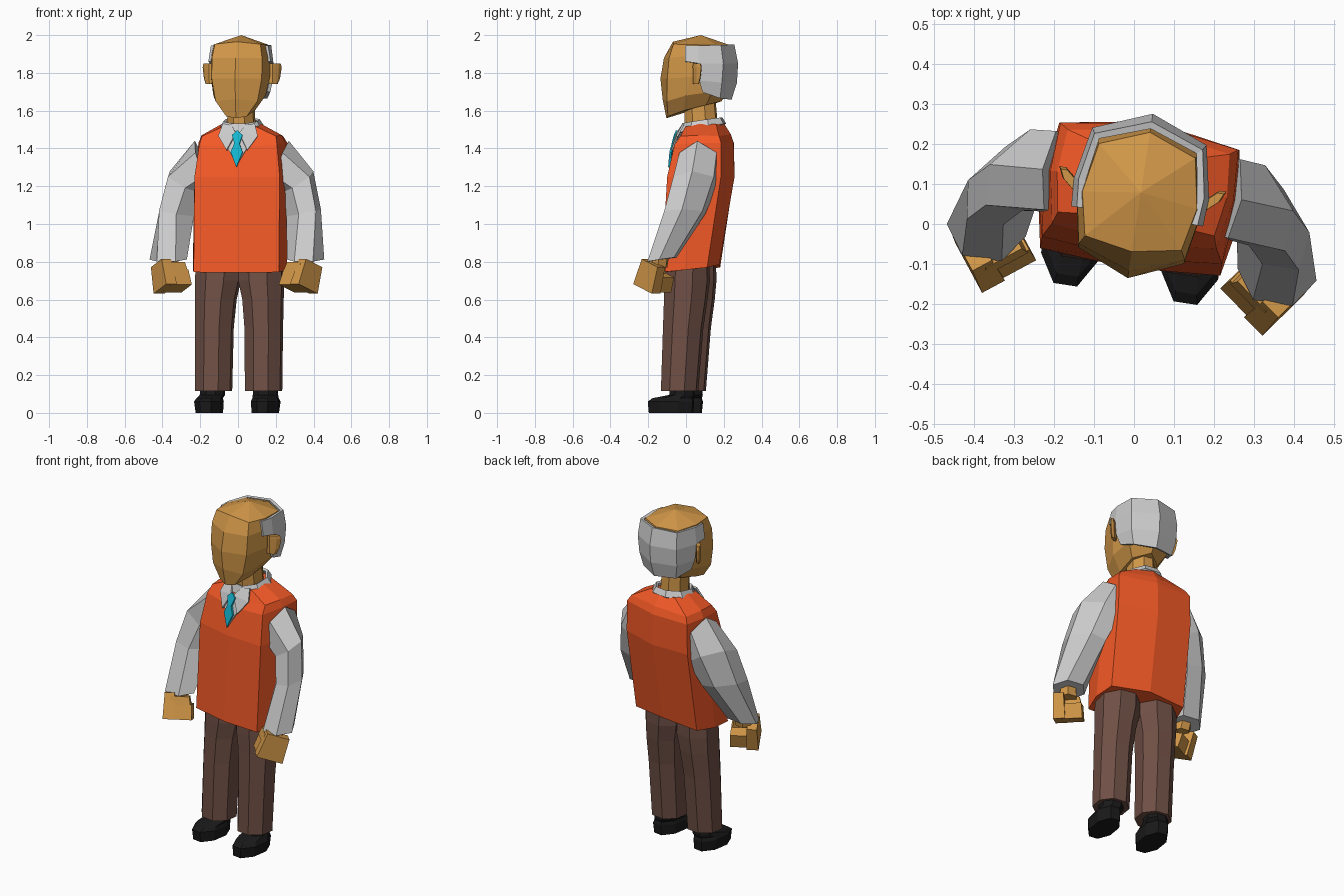
import bpy, bmesh, math
from mathutils import Matrix, Vector

# The whole figure is symmetric, then turned slightly about z
TURN = Matrix.Translation((0.005, 0, 0)) @ Matrix.Rotation(math.radians(-8.7), 4, 'Z')


def material(name, rgb):
    m = bpy.data.materials.new(name)
    m.diffuse_color = (*rgb, 1)
    return m


SKIN = material("skin", (0.64, 0.31, 0.065))
ORANGE = material("orange_knit", (0.90, 0.10, 0.02))
BROWN = material("brown_cloth", (0.16, 0.08, 0.06))
BLACK = material("black_leather", (0.01, 0.01, 0.01))
TEAL = material("teal_silk", (0.007, 0.48, 0.64))


def build(name, verts, faces, mat=None, thick=0, both=False):
    """Make a flat-shaded object; both=True also makes its mirror image."""
    for side in ((1, -1) if both else (1,)):
        bm = bmesh.new()
        vs = [bm.verts.new(TURN @ Vector((v[0] * side, v[1], v[2]))) for v in verts]
        for f in faces:
            bm.faces.new([vs[i] for i in (f if side == 1 else f[::-1])])
        if not thick:
            bmesh.ops.recalc_face_normals(bm, faces=bm.faces)
        suffix = ("_left" if side == 1 else "_right") if both else ""
        me = bpy.data.meshes.new(name + suffix)
        bm.to_mesh(me)
        bm.free()
        ob = bpy.data.objects.new(name + suffix, me)
        bpy.context.collection.objects.link(ob)
        if mat:
            me.materials.append(mat)
        if thick:
            mod = ob.modifiers.new("thickness", 'SOLIDIFY')
            mod.thickness = thick
            mod.offset = 0


def loft(name, rings, mat=None, both=False, apex=None, caps=True, thick=0):
    n = len(rings[0])
    verts = [p for r in rings for p in r]
    faces = [[k * n + i, k * n + (i + 1) % n, (k + 1) * n + (i + 1) % n, (k + 1) * n + i]
             for k in range(len(rings) - 1) for i in range(n)]
    top = [len(verts) - n + i for i in range(n)]
    if caps:
        faces.append(list(range(n))[::-1])
        if apex:
            verts.append(apex)
            faces += [[top[i], top[(i + 1) % n], len(verts) - 1] for i in range(n)]
        else:
            faces.append(top)
    build(name, verts, faces, mat, thick, both)


def sym(half):
    return half + [(-x, y, z) for x, y, z in half[-2:0:-1]]


def ring(cx, cy, cz, rx, ry, n=8, slope=0, slope_y=0, skew=0):
    off = math.pi / 8 if n == 8 else 0
    k = 1 / math.cos(off)
    out = []
    for i in range(n):
        a = off + math.tau * i / n
        dx, dy = rx * k * math.cos(a), ry * k * math.sin(a)
        out.append((cx + dx - skew * dy, cy + dy, cz + slope * dx + slope_y * dy))
    return out


def box(name, centre, size, turn, tilt, taper, mat):
    m = (Matrix.Translation(centre) @ Matrix.Rotation(math.radians(turn), 4, 'Z')
         @ Matrix.Rotation(math.radians(tilt), 4, 'Y'))
    rings = [[m @ Vector((x * size[0] / 2 * t, y * size[1] / 2 * t, z * size[2] / 2))
              for x, y in ((-1, -1), (1, -1), (1, 1), (-1, 1))]
             for z, t in ((-1, 1), (1, taper))]
    loft(name, rings, mat, both=True)


# Shoes
loft("shoe", [ring(.150, -.057, 0, .066, .115),
              ring(.152, -.057, .060, .072, .120),
              ring(.150, -.047, .078, .064, .105),
              ring(.142, 0, .095, .064, .064),
              ring(.140, 0, .14, .062, .062)], BLACK, both=True)

# Trousers, one tube per leg
loft("trouser_leg", [ring(.134, -.014, .115, .094, .094),
                     ring(.132, .005, .45, .097, .102),
                     ring(.126, .018, .60, .104, .110),
                     ring(.116, .024, .70, .116, .114),
                     ring(.114, .026, .80, .114, .110)], BROWN, both=True)

# Sleeveless jumper
loft("vest", [sym(r) for r in (
    [(0, -.112, .742), (.228, -.096, .745), (.252, .03, .757), (.228, .148, .77), (0, .178, .785)],
    [(0, -.088, 1.25), (.228, -.066, 1.25), (.246, .09, 1.25), (.228, .222, 1.25), (0, .260, 1.25)],
    [(0, -.055, 1.41), (.208, -.03, 1.42), (.232, .10, 1.43), (.225, .222, 1.43), (0, .255, 1.43)],
    [(0, -.035, 1.45), (.198, .0, 1.465), (.215, .10, 1.47), (.205, .208, 1.465), (0, .240, 1.475)],
    [(0, -.005, 1.49), (.09, .01, 1.515), (.105, .09, 1.53), (.09, .175, 1.53), (0, .205, 1.53)])],
    ORANGE)

# Sleeves
loft("sleeve", [ring(.214, .10, 1.315, .038, .115, 6, 3.3),
                ring(.292, .092, 1.22, .092, .118, 6, .65, 0, .4),
                ring(.340, .045, 1.06, .092, .112, 6, .2, 0, .35),
                ring(.368, -.072, .812, .10, .082, 6, 0, .15)], None, both=True)

# Hands: wrist, back of hand, curled fingers, thumb
loft("wrist", [ring(.358, -.09, .77, .052, .047, 6),
               ring(.368, -.075, .85, .05, .045, 6)], SKIN, both=True)
box("palm", (.386, -.133, .725), (.150, .065, .145), 53, 20, .85, SKIN)
box("fingers", (.325, -.105, .698), (.125, .12, .085), 53, 20, .95, SKIN)
box("thumb", (.325, -.120, .768), (.06, .12, .05), 53, 15, .85, SKIN)

# Neck and collar band
loft("neck", [ring(0, .085, 1.48, .072, .085),
              ring(0, .072, 1.68, .066, .08)], SKIN)
loft("collar_band", [ring(0, .09, 1.505, .108, .112, slope_y=.2),
                     ring(0, .088, 1.545, .085, .096, slope_y=.15)],
     None, caps=False, thick=.015)

# Shirt front, collar wings and tie, lying on the jumper
build("shirt_front", [(-.085, -.035, 1.46), (0, -.082, 1.31), (.085, -.035, 1.46), (0, -.04, 1.48)],
      [[0, 1, 3], [1, 2, 3]], None, .012)
build("collar_wing", [(.008, -.047, 1.48), (.055, -.068, 1.39), (.105, -.032, 1.465),
                      (.085, .0, 1.53), (.035, -.015, 1.52)],
      [[0, 1, 2], [0, 2, 3, 4]], None, .01, both=True)
build("tie", [(0, -.09, 1.30), (.032, -.078, 1.38), (.014, -.069, 1.425), (.028, -.055, 1.47),
              (0, -.048, 1.495), (-.028, -.055, 1.47), (-.014, -.069, 1.425), (-.032, -.078, 1.38)],
      [[0, 1, 2, 6, 7], [2, 3, 4, 5, 6]], TEAL, .012)

# Head
loft("head", [sym(r) for r in (
    [(0, -.105, 1.56), (.055, -.088, 1.57), (.085, 0, 1.60), (.08, .12, 1.63), (0, .19, 1.65)],
    [(0, -.125, 1.66), (.112, -.085, 1.65), (.140, .02, 1.68), (.125, .16, 1.70), (0, .23, 1.70)],
    [(0, -.137, 1.77), (.134, -.08, 1.77), (.158, .05, 1.78), (.130, .195, 1.80), (0, .25, 1.80)],
    [(0, -.118, 1.88), (.134, -.070, 1.88), (.157, .05, 1.89), (.128, .195, 1.89), (0, .245, 1.89)],
    [(0, -.070, 1.965), (.122, -.048, 1.952), (.145, .06, 1.95), (.122, .185, 1.945), (0, .232, 1.948)])],
    SKIN, apex=(0, .08, 2.0))

# Ears
loft("ear", [ring(.172, .080, 1.74, .016, .018, 6, skew=-.8),
             ring(.178, .085, 1.77, .018, .024, 6, skew=-.8),
             ring(.182, .088, 1.83, .018, .030, 6, skew=-.8),
             ring(.180, .085, 1.85, .016, .026, 6, skew=-.8)], SKIN, both=True)

# Hair wraps round the back; only the sideburn column stops above the ear
rows = [[(.144, .02, 1.945), (.150, .09, 1.945), (.130, .203, 1.945), (0, .250, 1.95)],
        [(.158, .02, 1.86), (.162, .09, 1.85), (.138, .216, 1.85), (0, .27, 1.85)],
        [(.150, .04, 1.78), (.158, .095, 1.76), (.134, .208, 1.75), (0, .264, 1.75)],
        [(.135, .06, 1.70), (.142, .11, 1.70), (.115, .195, 1.668), (0, .235, 1.66)]]
rows = [r + [(-x, y, z) for x, y, z in r[-2::-1]] for r in rows]
build("hair", [p for r in rows for p in r],
      [[k * 7 + i, k * 7 + i + 1, k * 7 + i + 8, k * 7 + i + 7] for k in range(3) for i in range(6)
       if k == 0 or 0 < i < 5], None, .018)
